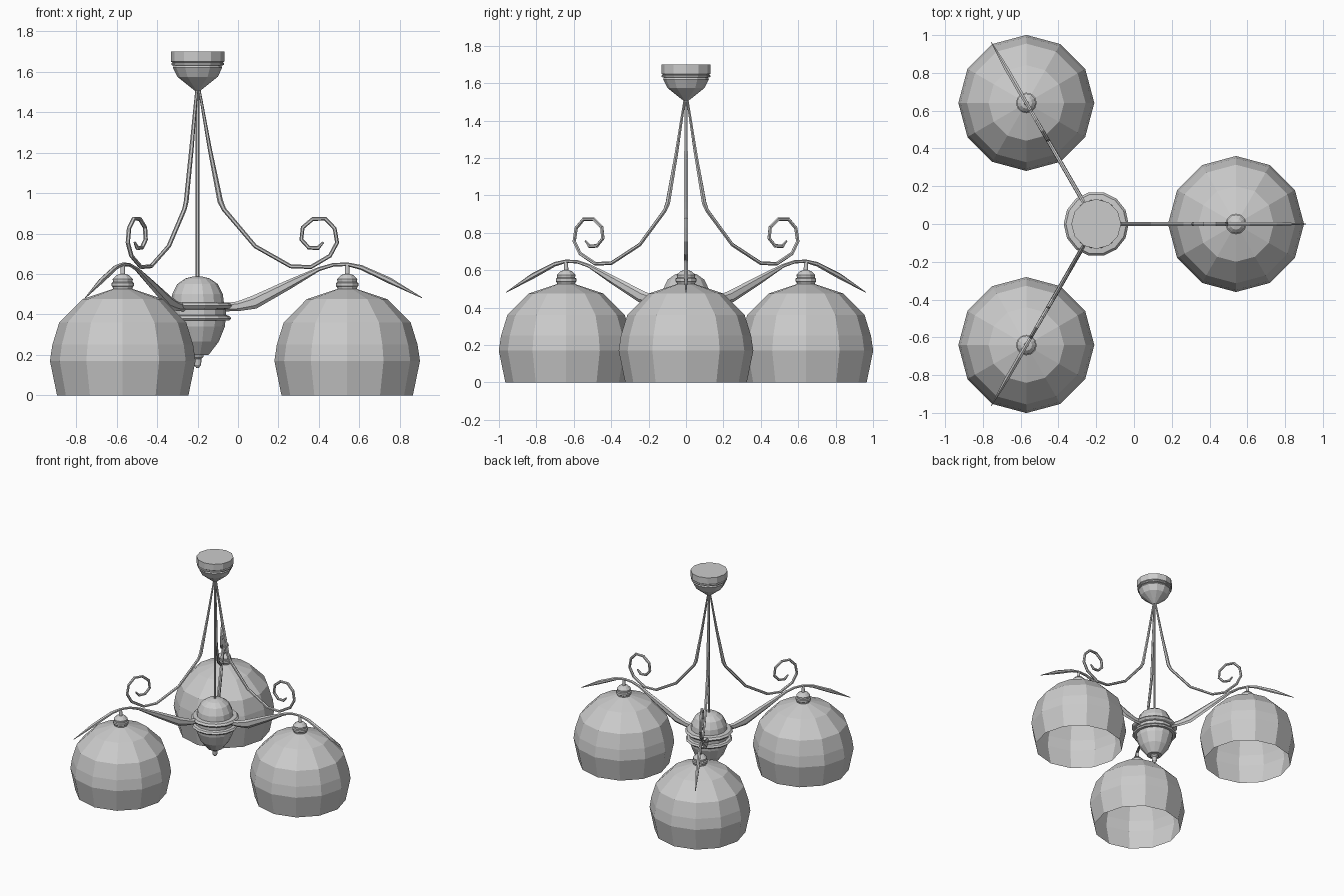
import bpy, bmesh, math
from mathutils import Vector, Matrix

if "Cube" in bpy.data.objects:
    bpy.data.objects.remove(bpy.data.objects["Cube"])

AXIS = Vector((-0.2, 0, 0))
REACH = 0.74


def finish(name, bm, matrix):
    bmesh.ops.transform(bm, matrix=matrix, verts=bm.verts)
    bmesh.ops.recalc_face_normals(bm, faces=bm.faces)
    mesh = bpy.data.meshes.new(name)
    bm.to_mesh(mesh)
    bm.free()
    ob = bpy.data.objects.new(name, mesh)
    bpy.context.collection.objects.link(ob)
    return ob


def lofted(name, rings, matrix, cap_start=True, cap_end=True):
    """Skin a list of closed rings of points."""
    bm = bmesh.new()
    loops = [[bm.verts.new(p) for p in ring] for ring in rings]
    n = len(loops[0])
    for a, b in zip(loops, loops[1:]):
        for i in range(n):
            j = (i + 1) % n
            bm.faces.new((a[i], a[j], b[j], b[i]))
    if cap_start:
        bm.faces.new(loops[0])
    if cap_end:
        bm.faces.new(loops[-1])
    return finish(name, bm, matrix)


def lathe(name, profile, matrix, sides=12, open_start=False):
    rings = [[(r * math.cos(math.tau * i / sides), r * math.sin(math.tau * i / sides), z)
              for i in range(sides)] for r, z in profile]
    return lofted(name, rings, matrix, cap_start=not open_start)


def blade(name, path, width, matrix, sides=6):
    """Sweep along (distance, height, half thickness) in the arm's plane."""
    pts = [Vector((x, 0, z)) for x, z, _ in path]
    rings = []
    for i, (p, (_, _, h)) in enumerate(zip(pts, path)):
        t = Vector((0, 0, 0))
        if i > 0:
            t += (p - pts[i - 1]).normalized()
        if i < len(pts) - 1:
            t += (pts[i + 1] - p).normalized()
        t.normalize()
        normal = Vector((-t.z, 0, t.x))
        w = min(width, h * 1.2)
        rings.append([p + normal * h * math.sin(math.tau * k / sides + math.pi / 2)
                      + Vector((0, w * math.cos(math.tau * k / sides + math.pi / 2), 0))
                      for k in range(sides)])
    return lofted(name, rings, matrix)


centre = Matrix.Translation(AXIS)

# ceiling canopy with a small band
lathe("ceiling_canopy", [(0.012, 1.505), (0.05, 1.535), (0.10, 1.575), (0.122, 1.62),
                         (0.118, 1.63), (0.130, 1.633), (0.130, 1.642), (0.124, 1.645),
                         (0.132, 1.65), (0.132, 1.70)], centre)

# central rod
lathe("centre_rod", [(0.009, 0.56), (0.009, 1.52)], centre, sides=6)

# hub body with two flanges and finial
lathe("hub", [(0.006, 0.135), (0.017, 0.15), (0.02, 0.18), (0.03, 0.19), (0.03, 0.20),
              (0.055, 0.20), (0.105, 0.265), (0.135, 0.34), (0.138, 0.37),
              (0.158, 0.37), (0.167, 0.38), (0.158, 0.392), (0.14, 0.397),
              (0.14, 0.425), (0.16, 0.43), (0.172, 0.443), (0.16, 0.457), (0.13, 0.46),
              (0.125, 0.50), (0.10, 0.55), (0.06, 0.578), (0.02, 0.588)], centre, sides=14)

# arm ending in a drooping leaf
LEAF = [(0.13, 0.435, 0.020), (0.20, 0.44, 0.024), (0.28, 0.46, 0.033), (0.45, 0.547, 0.023),
        (0.60, 0.624, 0.010), (0.67, 0.645, 0.009), (0.74, 0.648, 0.009), (0.81, 0.632, 0.012),
        (0.95, 0.567, 0.015), (1.11, 0.482, 0.002)]

# suspension wire curling into a scroll
WIRE = [(0.008, 1.515, 0.006), (0.06, 1.22, 0.010), (0.112, 0.96, 0.014), (0.13, 0.92, 0.011),
        (0.285, 0.737, 0.010), (0.46, 0.638, 0.010), (0.56, 0.634, 0.010),
        (0.655, 0.69, 0.010), (0.69, 0.755, 0.010), (0.678, 0.825, 0.010),
        (0.632, 0.873, 0.010), (0.57, 0.872, 0.010), (0.52, 0.83, 0.010),
        (0.513, 0.77, 0.010), (0.55, 0.73, 0.010), (0.595, 0.728, 0.011), (0.622, 0.757, 0.005)]

# glass shade, open at the bottom
SHADE = [(0.325, 0.0), (0.36, 0.17), (0.348, 0.25), (0.314, 0.36), (0.20, 0.475), (0.05, 0.525)]

# lamp holder and its stem
HOLDER = [(0.045, 0.515), (0.050, 0.535), (0.055, 0.54), (0.055, 0.555), (0.048, 0.56),
          (0.050, 0.575), (0.03, 0.595), (0.012, 0.60), (0.010, 0.645)]

for i in range(3):
    turn = centre @ Matrix.Rotation(math.tau * i / 3, 4, 'Z')
    lamp = turn @ Matrix.Translation((REACH, 0, 0))
    blade(f"leaf_arm_{i + 1}", LEAF, 0.013, turn)
    blade(f"scroll_wire_{i + 1}", WIRE, 0.011, turn)
    lathe(f"shade_{i + 1}", SHADE, lamp, open_start=True)
    lathe(f"lamp_holder_{i + 1}", HOLDER, lamp)
